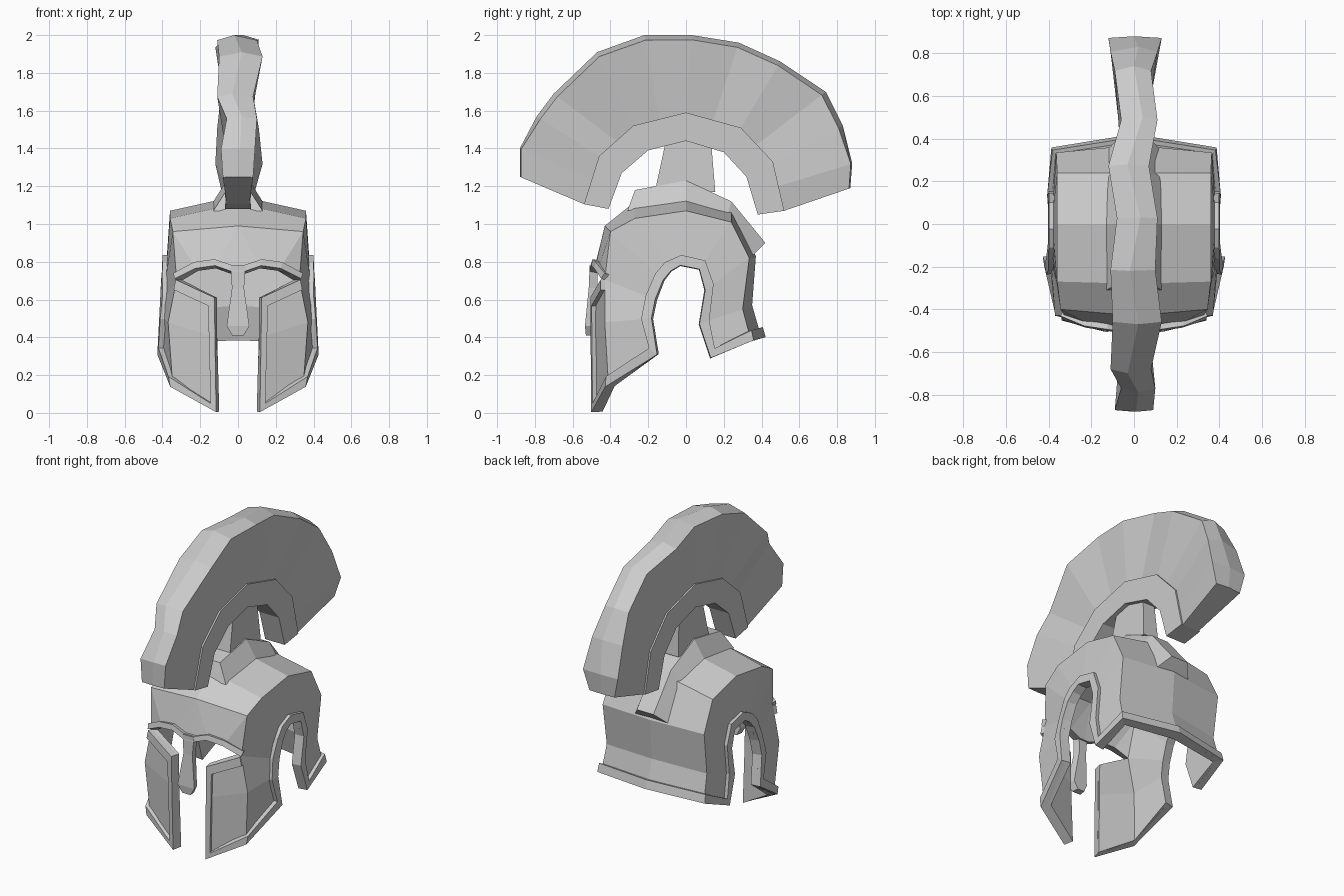
import bpy, bmesh
from mathutils import Vector

if "Cube" in bpy.data.objects:
    bpy.data.objects.remove(bpy.data.objects["Cube"])

MID = Vector((0, 0, 0.55))


def make(name, verts, faces, outward=False):
    """Mesh object with consistent normals; open shells are turned away from the middle."""
    bm = bmesh.new()
    vs = [bm.verts.new(v) for v in verts]
    for f in faces:
        bm.faces.new([vs[i] for i in f])
    bmesh.ops.remove_doubles(bm, verts=bm.verts, dist=1e-5)
    bmesh.ops.recalc_face_normals(bm, faces=bm.faces)
    if outward:
        if sum(f.normal.dot(f.calc_center_median() - MID) * f.calc_area() for f in bm.faces) < 0:
            bmesh.ops.reverse_faces(bm, faces=bm.faces)
    me = bpy.data.meshes.new(name)
    bm.to_mesh(me)
    bm.free()
    ob = bpy.data.objects.new(name, me)
    bpy.context.collection.objects.link(ob)
    return ob


def mirror_and_thicken(ob, thickness, offset):
    m = ob.modifiers.new("mirror", 'MIRROR')
    m.use_axis[0] = True
    s = ob.modifiers.new("thickness", 'SOLIDIFY')
    s.thickness, s.offset = thickness, offset


def loft(name, sections):
    """Join closed cross-sections into a capped solid."""
    n, k = len(sections[0]), len(sections)
    faces = [(i * n + j, i * n + (j + 1) % n, (i + 1) * n + (j + 1) % n, (i + 1) * n + j)
             for i in range(k - 1) for j in range(n)]
    faces += [tuple(range(n)), tuple(range((k - 1) * n, k * n))]
    return make(name, [p for s in sections for p in s], faces)


def strip_faces(n, a, b):
    return [(a + i, a + i + 1, b + i + 1, b + i) for i in range(n - 1)]


def rail(name, edge, toward, width):
    """Raised trim following an edge, running inward toward the target points."""
    edge, toward = [Vector(p) for p in edge], [Vector(p) for p in toward]
    inset = [e + (t - e).normalized() * width for e, t in zip(edge, toward)]
    n = len(edge)
    ob = make(name, edge + inset, strip_faces(n, 0, n), True)
    mirror_and_thicken(ob, 0.045, 0)


# Helmet shell lines: outer corner line, ear arch, centre line, brow, cheek front
corner = [(.345, -.41, .14), (.37, -.43, .48), (.325, -.43, .705), (.345, -.40, .96), (.36, -.27, 1.03),
          (.36, 0, 1.07), (.36, .24, 1.01), (.365, .335, .82), (.36, .30, .55), (.37, .345, .38)]
arch = [(.405, -.15, .31), (.395, -.18, .50), (.39, -.16, .60), (.385, -.12, .70), (.38, -.08, .75),
        (.38, -.03, .78), (.38, .07, .76), (.38, .10, .65), (.38, .07, .47), (.385, .13, .29)]
centre = [(0, -.43, .99), (0, -.28, 1.11), (0, 0, 1.15), (0, .24, 1.08),
          (0, .37, .83), (0, .35, .57), (0, .40, .395)]
brow = [(0, -.49, .745), (.035, -.49, .745), (.12, -.48, .775), (.22, -.465, .76)]
cheek = [(.11, -.48, .005), (.12, -.485, .40), (.12, -.485, .61)]

verts = corner + arch + centre + brow + cheek
C, B, K = 20, 27, 31
faces = strip_faces(10, 0, 10)                      # side wall
faces += strip_faces(7, 3, C)                       # crown and neck
faces += strip_faces(3, 0, K)                       # cheek front
faces += [(C, B, B + 1, B + 2), (C, B + 2, B + 3, 3), (B + 3, 2, 3)]  # forehead
shell = make("helmet_shell", verts, faces, True)
mirror_and_thicken(shell, 0.04, -1)

# Trim round the cheek, ear arch and neck, and above the eyes
rail("edge_trim",
     [corner[2], cheek[2], cheek[0], corner[0]] + arch + [corner[9], centre[6]],
     [corner[1], (.19, -.47, .52), (.2, -.46, .15), corner[1], (.38, -.33, .45)]
     + corner[1:9] + [(.375, .22, .50), corner[8], centre[5]], 0.055)
rail("brow_trim", brow + [corner[2]],
     [(0, -.46, .9), (.035, -.46, .9), (.13, -.45, .9), (.25, -.43, .9), (.355, -.37, .80)], 0.035)

# Nose guard
loft("nose_guard", [[(-w, y, z), (w, y, z), (w * .8, y + .045, z), (-w * .8, y + .045, z)]
                    for w, y, z in [(.04, -.51, .78), (.032, -.515, .66), (.06, -.535, .46), (.03, -.53, .41)]])

# Ridge over the crown
low = [(-.31, 1.07), (0, 1.12), (.22, 1.05), (.34, .82)]
high = [(-.27, 1.18), (0, 1.23), (.24, 1.12), (.42, .90)]
loft("crown_ridge", [[(-.13, *a), (-.06, *b), (.06, *b), (.13, *a)] for a, b in zip(low, high)])

# Post that carries the crest
loft("crest_post", [[(-w, a, z), (w, a, z), (w, b, z), (-w, b, z)]
                    for w, a, b, z in [(.055, -.165, .155, 1.17), (.04, -.10, .13, 1.47)]])

# Arched crest holder
inner = [(-.41, 1.08), (-.34, 1.27), (-.20, 1.39), (0, 1.44), (.20, 1.38), (.32, 1.25), (.38, 1.05)]
outer = [(-.54, 1.105), (-.46, 1.36), (-.28, 1.52), (0, 1.59), (.29, 1.51), (.46, 1.33), (.52, 1.07)]
loft("crest_holder", [[(-.07, *a), (-.07, *b), (.07, *b), (.07, *a)] for a, b in zip(inner, outer)])

# Wavy plume: rim points with left, ridge and right x
rim = [(-.88, 1.25, -.08, 0, .08), (-.88, 1.40, -.09, .01, .09), (-.79, 1.57, -.06, .02, .10),
       (-.70, 1.69, -.11, -.03, .08), (-.47, 1.91, -.10, .02, .13), (-.22, 2.0, -.11, -.02, .10),
       (.03, 2.0, -.08, .03, .11), (.28, 1.96, -.12, -.03, .07), (.50, 1.86, -.06, .04, .11),
       (.74, 1.70, -.09, 0, .08), (.83, 1.52, -.11, .02, .11), (.88, 1.32, -.12, 0, .13),
       (.87, 1.19, -.09, 0, .09)]
sections = []
for i, (y, z, left, mid, right) in enumerate(rim):
    root = (Vector(outer[i // 2]) + Vector(outer[(i + 1) // 2])) / 2
    tip = Vector((y, z))
    shoulder = tip.lerp(root, 0.06 if 1 < i < 11 else 0.02)
    sections.append([(-.06, *root), (left, *shoulder), (mid, *tip), (right, *shoulder), (.06, *root)])
loft("plume", sections)
